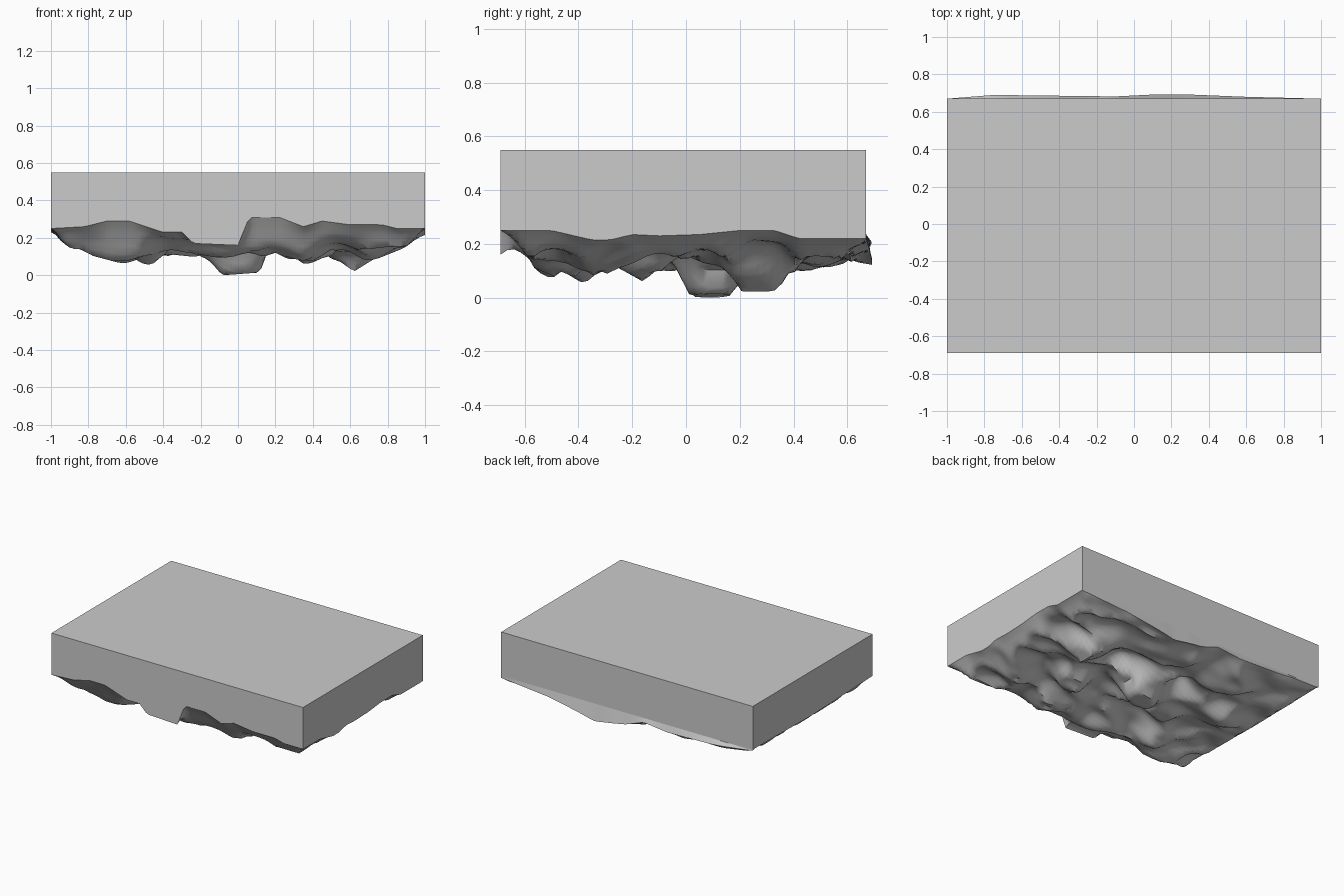
import bpy, bmesh, math
from mathutils import Vector, noise

if "Cube" in bpy.data.objects:
    bpy.data.objects.remove(bpy.data.objects["Cube"])

TOP, FRONT, BACK = 0.55, -0.69, 0.67
NX, NY = 80, 56


def curve(pts, t):
    """Piecewise linear lookup in a short profile."""
    if t <= pts[0][0]:
        return pts[0][1]
    for (a, za), (b, zb) in zip(pts, pts[1:]):
        if t <= b:
            return za + (zb - za) * (t - a) / (b - a)
    return pts[-1][1]


# Lower rim of each side wall
front_rim = [(-1, .25), (-.82, .26), (-.7, .29), (-.58, .29), (-.4, .23), (-.3, .23), (-.24, .17),
             (0, .16), (.06, .31), (.22, .31), (.35, .26), (.45, .29), (.6, .27), (.77, .27), (.85, .25), (1, .25)]
back_rim = [(-1, .23), (-.66, .2), (-.33, .19), (-.14, .21), (0, .16), (.24, .12), (.38, .15), (.62, .19), (1, .22)]
right_rim = [(-.69, .25), (-.5, .25), (-.35, .215), (-.28, .215), (-.2, .235), (-.1, .23), (.05, .235),
             (.2, .25), (.33, .25), (.42, .22), (.67, .22)]
left_rim = [(-.69, .25), (0, .23), (.67, .24)]

# Lowest reach of the rock along each axis
low_x = [(-1, .22), (-.95, .16), (-.8, .11), (-.65, .07), (-.48, .04), (-.42, .09), (-.35, .11), (-.25, .1),
         (-.2, .06), (-.08, 0), (.12, .015), (.14, .1), (.2, .12), (.3, .07), (.37, .055), (.47, .1),
         (.55, .07), (.62, .02), (.7, .07), (.8, .11), (.9, .15), (1, .2)]
low_y = [(-.69, .22), (-.65, .2), (-.58, .14), (-.56, .1), (-.5, .07), (-.46, .1), (-.38, .05), (-.32, .1),
         (-.29, .08), (-.25, .11), (-.16, .06), (-.1, .11), (0, .02), (.03, 0), (.16, 0), (.22, .02),
         (.32, .02), (.35, .04), (.38, .09), (.5, .09), (.56, .12), (.69, .12)]

# Hanging lumps and hollows: x, y, depth, radius x, radius y
lumps = [(.01, .09, .28, .16, .13), (.62, .27, .19, .12, .12), (-.48, -.38, .14, .13, .10),
         (-.65, -.5, .10, .15, .09), (.37, -.15, .14, .13, .09), (-.62, .12, .10, .18, .10),
         (-.35, .45, .08, .2, .1), (.2, .5, .08, .25, .1), (.3, -.45, .09, .2, .1),
         (-.1, -.5, .07, .14, .1), (.72, -.3, .07, .12, .14), (-.3, -.1, .07, .12, .1),
         (-.2, .25, -.05, .08, .1), (.3, .2, -.05, .1, .12), (.05, -.25, -.04, .15, .08)]


def rock_height(x, y):
    z = .172
    for cx, cy, d, rx, ry in lumps:
        z -= d * math.exp(-(((x - cx) / rx) ** 2 + ((y - cy) / ry) ** 2))
    # creased, slightly stretched roughness
    p = Vector((x * 2.6 + 5, y * 4.5 + 2, 1.7))
    z += .06 * (abs(noise.noise(p)) * 2 - .45) + .02 * noise.noise(p * 2.3)
    return max(z, curve(low_x, x), curve(low_y, y))


def underside(x, y):
    near = [(x + 1, curve(left_rim, y)), (1 - x, curve(right_rim, y)),
            (y - FRONT, curve(front_rim, x)), (.69 - y, curve(back_rim, x))]
    w = [1 / (max(d, 0) + .001) ** 2 for d, _ in near]
    rim = sum(a * e for a, (_, e) in zip(w, near)) / sum(w)
    t = min(1, max(0, min(d for d, _ in near)) / .13)
    t = t * (2 - t)
    return rim + (rock_height(x, y) - rim) * t


# Slab: rough underside grid, straight walls, flat top
bm = bmesh.new()
grid = []
for j in range(NY + 1):
    row = []
    for i in range(NX + 1):
        x = -1 + 2 * i / NX
        bulge = .02 * curve([(-1, 0), (-.75, 1), (-.1, .6), (.1, 1.1), (.3, 1.1), (.6, .5), (1, 0)], x)
        if j == NY:                       # back wall rim, above the bulging ledge
            y, z = BACK, max(.235, curve(back_rim, x) + .01)
        else:
            y = FRONT + (BACK + bulge - FRONT) * j / (NY - 1)
            z = underside(x, .69 if j == NY - 1 else y)
        row.append(bm.verts.new((x, y, z)))
    grid.append(row)
for j in range(NY):
    for i in range(NX):
        bm.faces.new((grid[j][i], grid[j + 1][i], grid[j + 1][i + 1], grid[j][i + 1]))

rim = (grid[0][:] + [grid[j][NX] for j in range(1, NY + 1)]
       + grid[NY][NX - 1::-1] + [grid[j][0] for j in range(NY - 1, 0, -1)])
upper = [bm.verts.new((v.co.x, min(v.co.y, BACK), TOP)) for v in rim]
walls = []
for k in range(len(rim)):
    n = (k + 1) % len(rim)
    walls.append(bm.faces.new((rim[k], rim[n], upper[n], upper[k])))
walls.append(bm.faces.new(upper))
bmesh.ops.remove_doubles(bm, verts=bm.verts, dist=1e-5)
bmesh.ops.recalc_face_normals(bm, faces=bm.faces)

# Rest the lowest point on the ground
lowest = min(bm.verts, key=lambda v: v.co.z)
lowest.co.z = 0

mesh = bpy.data.meshes.new("rock_slab")
bm.to_mesh(mesh)
bm.free()
slab = bpy.data.objects.new("rock_slab", mesh)
bpy.context.collection.objects.link(slab)
bpy.context.view_layer.objects.active = slab
slab.select_set(True)
bpy.ops.object.shade_smooth_by_angle(angle=math.radians(40))

# Walls and top stay flat, so the broken rim reads crisp
for p in mesh.polygons:
    zs = [mesh.vertices[v].co.z for v in p.vertices]
    if max(zs) > TOP - .001:
        p.use_smooth = False
